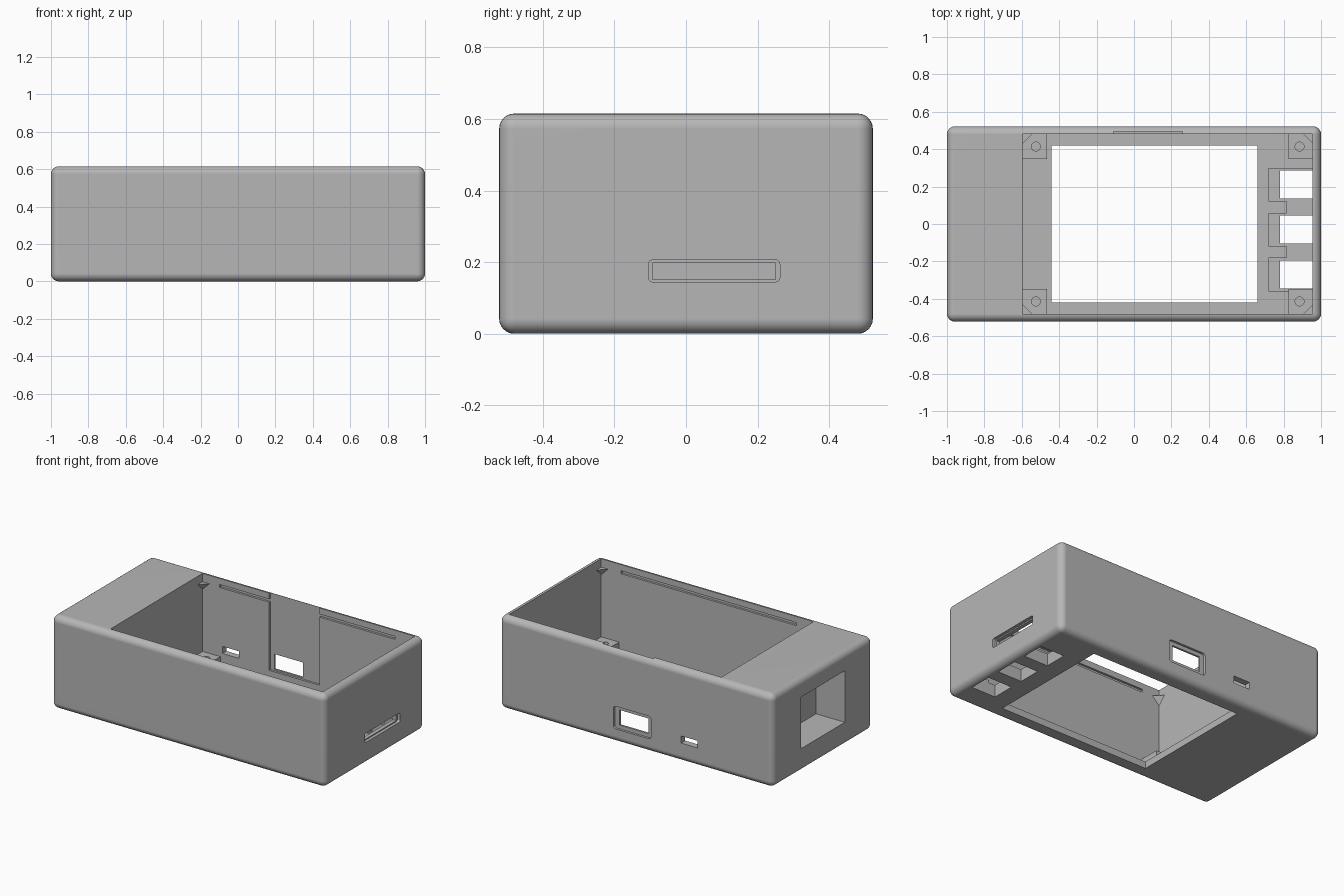
import bpy
import bmesh
import math
from mathutils import Matrix, Vector

if "Cube" in bpy.data.objects:
    bpy.data.objects.remove(bpy.data.objects["Cube"])

grey = bpy.data.materials.new("plain_grey")
grey.use_nodes = True
COLOUR = (0.47, 0.47, 0.47, 1)
grey.diffuse_color = COLOUR
grey.node_tree.nodes["Principled BSDF"].inputs["Base Color"].default_value = COLOUR


def finish(name, bm):
    bmesh.ops.recalc_face_normals(bm, faces=bm.faces)
    mesh = bpy.data.meshes.new(name)
    bm.to_mesh(mesh)
    bm.free()
    mesh.materials.append(grey)
    obj = bpy.data.objects.new(name, mesh)
    bpy.context.scene.collection.objects.link(obj)
    return obj


def box(name, x, y, z, bevel=0.0, axis=None, segments=6):
    """Box from ranges; bevels all edges, or only those along one axis."""
    bm = bmesh.new()
    bmesh.ops.create_cube(bm, size=1)
    for v in bm.verts:
        v.co = Vector([(r[0] + r[1]) / 2 + c * (r[1] - r[0]) for r, c in zip((x, y, z), v.co)])
    if bevel:
        edges = [e for e in bm.edges if axis is None
                 or abs((e.verts[0].co - e.verts[1].co)[axis]) > 1e-5]
        bmesh.ops.bevel(bm, geom=edges, offset=bevel, segments=segments,
                        affect='EDGES', profile=0.5)
    return finish(name, bm)


def cylinder(name, centre, radius, depth, along_x=False, sides=48):
    bm = bmesh.new()
    bmesh.ops.create_cone(bm, cap_ends=True, segments=sides, radius1=radius,
                          radius2=radius, depth=depth)
    turn = Matrix.Rotation(math.pi / 2, 4, 'Y') if along_x else Matrix()
    bm.transform(Matrix.Translation(centre) @ turn)
    return finish(name, bm)


def cut(obj, cutters):
    """Subtract the cutters, then remove them."""
    for c in cutters:
        mod = obj.modifiers.new("cut", 'BOOLEAN')
        mod.operation = 'DIFFERENCE'
        mod.solver = 'EXACT'
        mod.object = c
        c.hide_render = True
    bpy.context.view_layer.update()
    graph = bpy.context.evaluated_depsgraph_get()
    mesh = bpy.data.meshes.new_from_object(obj.evaluated_get(graph))
    obj.modifiers.clear()
    obj.data = mesh
    for c in cutters:
        bpy.data.objects.remove(c)


# Inner room of the case
X0, X1, Y, FLOOR, TOP = -0.595, 0.955, 0.48, 0.045, 0.615
WELLS = (0.21, -0.03, -0.27)

# Outer shell with rounded edges
shell = box("case_shell", (-1, 1), (-0.522, 0.522), (0, TOP), bevel=0.042)
cutters = [
    box("room", (X0, X1), (-Y, Y), (FLOOR, 0.8)),
    box("screen_window", (-0.44, 0.66), (-0.42, 0.42), (-0.1, 0.2)),
    # Connector pocket and round passage at the left end
    box("end_pocket", (-1.1, -0.79), (-0.228, 0.228), (0.155, 0.495)),
    cylinder("round_passage", (-0.7, 0.01, 0.348), 0.165, 0.35, along_x=True),
    # Card slot in the right end, with a shallow outer lip
    box("card_slot", (0.9, 1.1), (-0.093, 0.25), (0.152, 0.198)),
    box("card_slot_lip", (0.98, 1.1), (-0.105, 0.262), (0.145, 0.206), bevel=0.012, axis=0),
    # Back socket: thinned wall, window and outer lip
    box("thin_panel", (-0.11, 0.26), (0.4, 0.494), (0.105, 0.8)),
    box("socket_window", (-0.08, 0.13), (0.4, 0.6), (0.115, 0.215)),
    box("socket_lip", (-0.11, 0.165), (0.507, 0.6), (0.09, 0.24), bevel=0.02, axis=1),
    box("small_port", (-0.45, -0.33), (0.4, 0.6), (0.125, 0.172)),
]
# Snap grooves for the lid
for s in (-1, 1):
    cutters.append(box("groove", (-0.47, 0.81), sorted((s * 0.45, s * 0.494)), (0.555, 0.575)))
# Button holes in the floor
for y in WELLS:
    cutters.append(box("button_hole", (0.78, X1), (y - 0.075, y + 0.075), (-0.1, 0.2)))
cut(shell, cutters)

# Raised collars around the button holes
for i, y in enumerate(WELLS):
    collar = box(f"button_collar_{i + 1}", (0.72, X1 + 0.005), (y - 0.09, y + 0.09), (0.03, 0.08))
    cut(collar, [box("collar_hole", (0.78, 1.1), (y - 0.075, y + 0.075), (-0.1, 0.2))])
# Ribs between the collars
for i, y in enumerate((0.09, -0.15)):
    box(f"button_rib_{i + 1}", (0.815, X1 + 0.005), (y - 0.03, y + 0.03), (0.03, 0.08))


def corner_support(name, corner, sx, sy):
    """Small inverted wedge tucked into a corner under the lid."""
    bm = bmesh.new()
    size, high, low = 0.05, 0.56, 0.51
    x, y = corner
    a, b, c = (bm.verts.new(p) for p in ((x, y, high), (x - sx * size, y, high), (x, y - sy * size, high)))
    tip = bm.verts.new((x, y, low))
    for f in ((a, b, c), (a, tip, b), (b, tip, c), (c, tip, a)):
        bm.faces.new(f)
    return finish(name, bm)


# Screw posts and lid supports in the four corners
for x, sx, side in ((X0, -1, "right"), (X1, 1, "left")):
    for sy, end in ((-1, "front"), (1, "back")):
        xs = sorted((x + sx * 0.005, x - sx * 0.13))
        ys = sorted((sy * (Y + 0.005), sy * 0.348))
        post = box(f"screw_post_{end}_{side}", xs, ys, (0.03, 0.1))
        cut(post, [cylinder("screw_hole", (x - sx * 0.07, sy * 0.414, 0.1), 0.024, 0.1, sides=24)])
        corner_support(f"lid_support_{end}_{side}", (x, sy * Y), sx, sy)

# Smooth the rounded edges while the flat walls stay flat
bpy.ops.object.select_all(action='DESELECT')
shell.select_set(True)
bpy.context.view_layer.objects.active = shell
bpy.ops.object.shade_smooth_by_angle(angle=math.radians(30))
flat = shell.modifiers.new("flat_walls", 'WEIGHTED_NORMAL')
flat.keep_sharp = True
